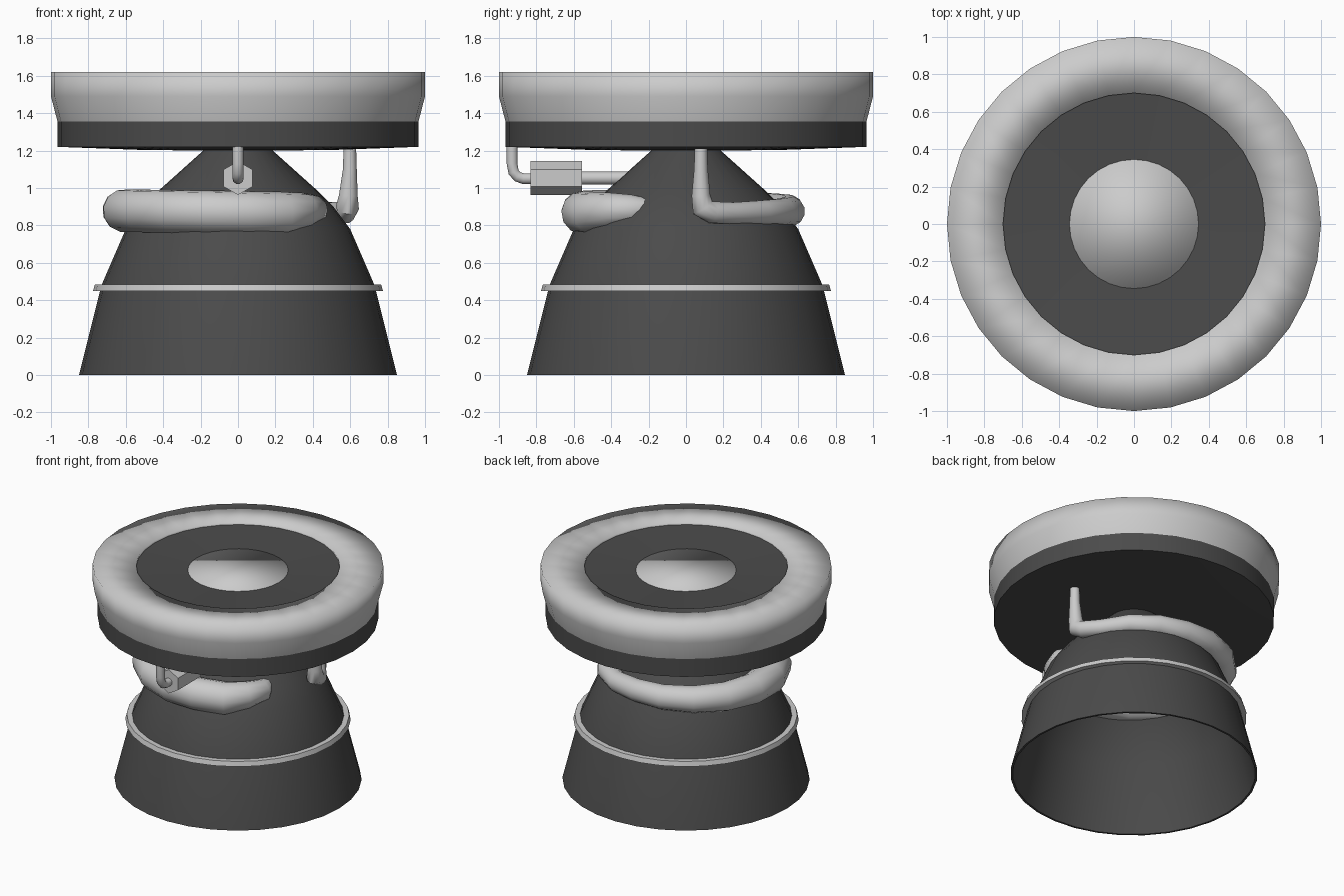
import bpy, bmesh, math
from mathutils import Vector

if "Cube" in bpy.data.objects:
    bpy.data.objects.remove(bpy.data.objects["Cube"])

SIDES = 32
dark = bpy.data.materials.new("dark_metal")
dark.diffuse_color = (0.07, 0.07, 0.07, 1)
dark.use_nodes = True
dark.node_tree.nodes["Principled BSDF"].inputs["Base Color"].default_value = dark.diffuse_color


def finish(obj, angle, mat):
    """Smooth shading (angle None = fully smooth) and optional material."""
    if mat:
        obj.data.materials.append(mat)
    bpy.ops.object.select_all(action='DESELECT')
    obj.select_set(True)
    bpy.context.view_layer.objects.active = obj
    if angle is None:
        bpy.ops.object.shade_smooth()
    else:
        bpy.ops.object.shade_smooth_by_angle(angle=math.radians(angle))
    return obj


def add_mesh(name, bm):
    mesh = bpy.data.meshes.new(name)
    bm.to_mesh(mesh)
    bm.free()
    obj = bpy.data.objects.new(name, mesh)
    bpy.context.collection.objects.link(obj)
    return obj


def bridge(bm, a, b):
    n = len(a)
    for i in range(n):
        j = (i + 1) % n
        bm.faces.new((a[i], a[j], b[j], b[i]))


def lathe(name, profile, mat=None, angle=35, cap_last=False, closed=False):
    """Revolve (radius, z) points about z; outer profiles run upwards."""
    bm = bmesh.new()
    rings = []
    for r, z in profile:
        rings.append([bm.verts.new((r * math.cos(math.tau * i / SIDES),
                                    r * math.sin(math.tau * i / SIDES), z))
                      for i in range(SIDES)])
    for a, b in zip(rings, rings[1:]):
        bridge(bm, a, b)
    if closed:
        bridge(bm, rings[-1], rings[0])
    if cap_last:
        bm.faces.new(rings[-1])
    return finish(add_mesh(name, bm), angle, mat)


def tube(name, points, sides=10, mat=None, angle=50):
    """Sweep a circle along (x, y, z, radius) points, keeping z as the up reference."""
    bm = bmesh.new()
    pos = [Vector(p[:3]) for p in points]
    rings, side = [], None
    for k, p in enumerate(points):
        t = (pos[min(k + 1, len(pos) - 1)] - pos[max(k - 1, 0)]).normalized()
        if side is None:
            ref = Vector((1, 0, 0)) if abs(t.x) < 0.9 else Vector((0, 0, 1))
            side = ref
        side = (side - t * side.dot(t)).normalized()
        up = t.cross(side)
        rings.append([bm.verts.new(pos[k] + p[3] * (side * math.cos(math.tau * i / sides)
                                                    + up * math.sin(math.tau * i / sides)))
                      for i in range(sides)])
    for a, b in zip(rings, rings[1:]):
        bridge(bm, a, b)
    bm.faces.new(rings[0][::-1])
    bm.faces.new(rings[-1])
    return finish(add_mesh(name, bm), angle, mat)


def around(deg, r, z, radius):
    a = math.radians(deg)
    return (r * math.cos(a), r * math.sin(a), z, radius)


# nozzle bell: outer skin, lip and hollow inside
lathe("nozzle_bell", [
    (0.08, 1.16), (0.20, 1.11), (0.39, 0.98), (0.49, 0.88), (0.585, 0.77), (0.715, 0.48), (0.835, 0.0),
    (0.85, 0.0), (0.73, 0.48), (0.60, 0.78), (0.51, 0.90), (0.42, 0.99), (0.18, 1.205)],
    mat=dark, angle=40)
throat = lathe("nozzle_throat", [(0.16, 1.14), (0.08, 1.16), (0.001, 1.16)], mat=dark)

# stiffening band on the bell
lathe("nozzle_band", [(0.735, 0.45), (0.775, 0.45), (0.765, 0.485), (0.725, 0.485)], closed=True)

# mounting plate: dark lower pan, light upper rim, dark recess and centre cap
lathe("plate_underside", [(0.12, 1.2), (0.5, 1.203), (0.965, 1.22), (0.965, 1.355)], mat=dark)
lathe("plate_rim", [(0.965, 1.355), (1.0, 1.49), (1.0, 1.62), (0.70, 1.615), (0.70, 1.595)], angle=None)
lathe("plate_recess", [(0.70, 1.6), (0.345, 1.58)], mat=dark)
lathe("centre_cap", [(0.345, 1.54), (0.345, 1.582)], angle=None, cap_last=True)

# exhaust duct: drops from the plate, wraps round the back and left, swells, enters the bell
duct = [(0.598, 0.08, 1.23, 0.033), (0.598, 0.08, 1.1, 0.037), (0.59, 0.08, 0.96, 0.05),
        (0.585, 0.09, 0.895, 0.062), (0.575, 0.14, 0.87, 0.06)]
for i in range(14):
    f = i / 13
    deg = 26 + f * 270
    swell = 0.06 + 0.055 * min(1, f / 0.6)
    left = max(0, -math.cos(math.radians(deg)))
    duct.append(around(deg, 0.555 + 0.07 * left, 0.865 + 0.015 * math.sin(math.pi * f), swell))
duct += [(0.35, -0.40, 0.88, 0.095), (0.40, -0.29, 0.885, 0.08), (0.37, -0.18, 0.89, 0.05)]
tube("exhaust_duct", duct, sides=12)

# feed pipe bending from the plate into the pump
tube("feed_pipe", [(0, -0.93, 1.23, 0.03), (0, -0.93, 1.13, 0.03), (0, -0.922, 1.085, 0.03),
                   (0, -0.90, 1.06, 0.03), (0, -0.87, 1.05, 0.03), (0, -0.80, 1.05, 0.03)])
# hexagonal pump and its outlet into the bell
bpy.ops.mesh.primitive_cylinder_add(vertices=6, radius=0.09, depth=0.275,
                                    location=(0, -0.693, 1.053), rotation=(math.pi / 2, 0, 0))
bpy.context.object.name = "pump_body"
tube("pump_outlet", [(0, -0.57, 1.053, 0.036), (0, -0.25, 1.053, 0.036)])
